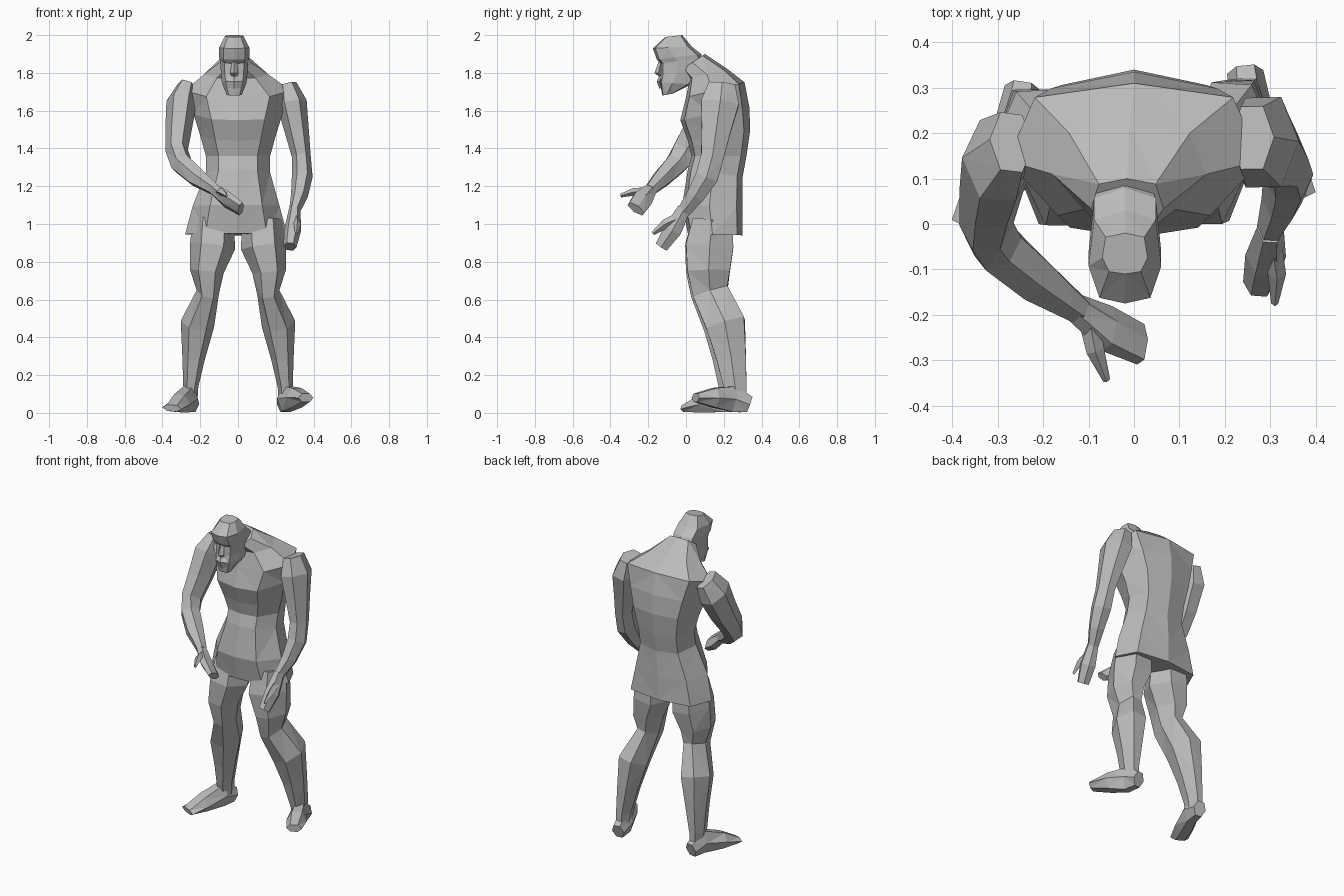
import bpy
import bmesh
import math
from mathutils import Vector

default_cube = bpy.data.objects.get("Cube")
if default_cube:
    bpy.data.objects.remove(default_cube, do_unlink=True)

# One plain grey for the whole figure
grey = bpy.data.materials.new("plain_grey")
grey.use_nodes = True
shade = (0.5, 0.5, 0.5, 1)
grey.diffuse_color = shade
grey.node_tree.nodes["Principled BSDF"].inputs["Base Color"].default_value = shade


def loft(name, rings):
    """Skin a list of equal point rings into a closed, flat-faceted body."""
    bm = bmesh.new()
    loops = [[bm.verts.new(point) for point in ring] for ring in rings]
    count = len(loops[0])
    for lower, upper in zip(loops, loops[1:]):
        for i in range(count):
            j = (i + 1) % count
            bm.faces.new((lower[i], lower[j], upper[j], upper[i]))
    bm.faces.new(list(reversed(loops[0])))
    bm.faces.new(loops[-1])
    bmesh.ops.triangulate(bm, faces=bm.faces[:])
    bmesh.ops.recalc_face_normals(bm, faces=bm.faces[:])
    mesh = bpy.data.meshes.new(name)
    bm.to_mesh(mesh)
    bm.free()
    mesh.materials.append(grey)
    body = bpy.data.objects.new(name, mesh)
    bpy.context.scene.collection.objects.link(body)
    return body


def limb(name, stations, sides=6):
    """Loft along a path; each station is x, y, z, half width, half depth."""
    centres = [Vector(station[:3]) for station in stations]
    rings = []
    for i, (centre, station) in enumerate(zip(centres, stations)):
        before = centres[max(i - 1, 0)]
        after = centres[min(i + 1, len(centres) - 1)]
        tangent = (after - before).normalized()
        across = Vector((1, 0, 0))
        across = (across - tangent * across.dot(tangent)).normalized()
        through = tangent.cross(across)
        width, depth = station[3:]
        angles = [math.tau * k / sides for k in range(sides)]
        rings.append([centre + across * width * math.cos(angle)
                      + through * depth * math.sin(angle) for angle in angles])
    return loft(name, rings)


def symmetric_body(name, profile, stations):
    """Loft mirrored sections; each station is centre x, half width,
    front y, front z, back y, back z."""
    mirrored = [(-x, y) for x, y in reversed(profile[1:-1])]
    rings = []
    for centre, half, front_y, front_z, back_y, back_z in stations:
        front = Vector((centre, front_y, front_z))
        back = Vector((centre, back_y, back_z))
        rings.append([front.lerp(back, y) + Vector((x * half, 0, 0))
                      for x, y in profile + mirrored])
    return loft(name, rings)


# Torso and flared tunic in one body, leaning forward into the neck
torso_profile = [(0, 0), (.6, .06), (1, .45), (.78, .9), (0, 1)]
symmetric_body("torso_and_tunic", torso_profile, [
    (-.01, .27, .01, .95, .3, .94),
    (-.01, .23, -.02, 1.1, .3, 1.09),
    (0, .17, .01, 1.29, .3, 1.25),
    (0, .17, .03, 1.36, .32, 1.36),
    (0, .2, .01, 1.44, .34, 1.5),
    (0, .235, -.03, 1.55, .335, 1.62),
    (0, .28, .0, 1.67, .31, 1.75),
    (-.01, .17, .02, 1.77, .22, 1.82),
    (-.015, .08, -.02, 1.82, .1, 1.9),
])

# Head with long hair at the sides, tapering down to a beard
head_profile = [(0, 0), (.7, .06), (1, .4), (.85, .9), (0, 1)]
symmetric_body("head", head_profile, [
    (-.02, .04, -.125, 1.68, -.07, 1.69),
    (-.02, .065, -.14, 1.75, .03, 1.74),
    (-.02, .07, -.135, 1.79, .08, 1.81),
    (-.02, .075, -.135, 1.85, .09, 1.88),
    (-.02, .08, -.155, 1.87, .08, 1.9),
    (-.02, .08, -.175, 1.93, .03, 1.94),
    (-.02, .05, -.11, 1.99, -.02, 2),
])
limb("nose", [
    (-.02, -.132, 1.86, .012, .012),
    (-.02, -.145, 1.8, .022, .022),
    (-.02, -.13, 1.785, .015, .012),
], sides=4)
limb("moustache", [
    (-.02, -.13, 1.78, .02, .012),
    (-.02, -.14, 1.755, .045, .015),
    (-.02, -.13, 1.72, .035, .012),
], sides=4)

# Legs share one shape; the right one stands slightly further forward
leg_path = [
    (.13, .14, 1.02, .11, .12),
    (.135, .125, .88, .12, .145),
    (.165, .12, .75, .09, .13),
    (.16, .13, .64, .06, .11),
    (.215, .21, .47, .09, .12),
    (.235, .24, .29, .06, .09),
    (.25, .26, .14, .04, .07),
    (.25, .27, .06, .035, .06),
]
for side, direction, step in (("left", 1, 0), ("right", -1, .03)):
    limb(side + "_leg", [
        (x * direction, y - step * (1 - z), z, width, depth)
        for x, y, z, width, depth in leg_path])

# Feet turned outward, the left with its toes raised
limb("left_foot", [
    (.245, .335, .045, .04, .05),
    (.255, .25, .075, .05, .08),
    (.31, .15, .08, .06, .06),
    (.36, .05, .08, .045, .025),
])
limb("right_foot", [
    (-.245, .3, .045, .04, .05),
    (-.26, .21, .075, .05, .08),
    (-.31, .09, .05, .06, .055),
    (-.35, -.01, .025, .055, .02),
])

# Left arm hanging, hand slightly forward
limb("left_arm", [
    (.26, .19, 1.74, .05, .08),
    (.285, .18, 1.64, .08, .115),
    (.31, .16, 1.5, .065, .09),
    (.335, .14, 1.36, .05, .07),
    (.34, .11, 1.25, .055, .07),
    (.325, .05, 1.15, .045, .055),
    (.3, -.01, 1.07, .03, .04),
])
limb("left_hand", [
    (.3, -.01, 1.08, .03, .04),
    (.29, -.07, .97, .045, .055),
    (.275, -.13, .88, .035, .04),
])
limb("left_thumb", [
    (.305, -.04, 1.03, .02, .03),
    (.315, -.11, 1, .02, .025),
    (.31, -.175, .95, .008, .01),
], sides=4)

# Right arm bent across the front of the body
limb("right_arm", [
    (-.27, .18, 1.73, .05, .08),
    (-.3, .14, 1.64, .08, .11),
    (-.315, .07, 1.5, .07, .095),
    (-.325, .0, 1.39, .06, .08),
    (-.3, -.05, 1.32, .06, .065),
    (-.22, -.12, 1.25, .055, .055),
    (-.12, -.19, 1.18, .03, .035),
])
limb("right_hand", [
    (-.13, -.185, 1.185, .03, .035),
    (-.06, -.23, 1.13, .035, .06),
    (.015, -.265, 1.08, .025, .055),
])
limb("right_thumb", [
    (-.1, -.2, 1.17, .025, .025),
    (-.085, -.28, 1.17, .02, .02),
    (-.06, -.345, 1.15, .008, .01),
], sides=4)
